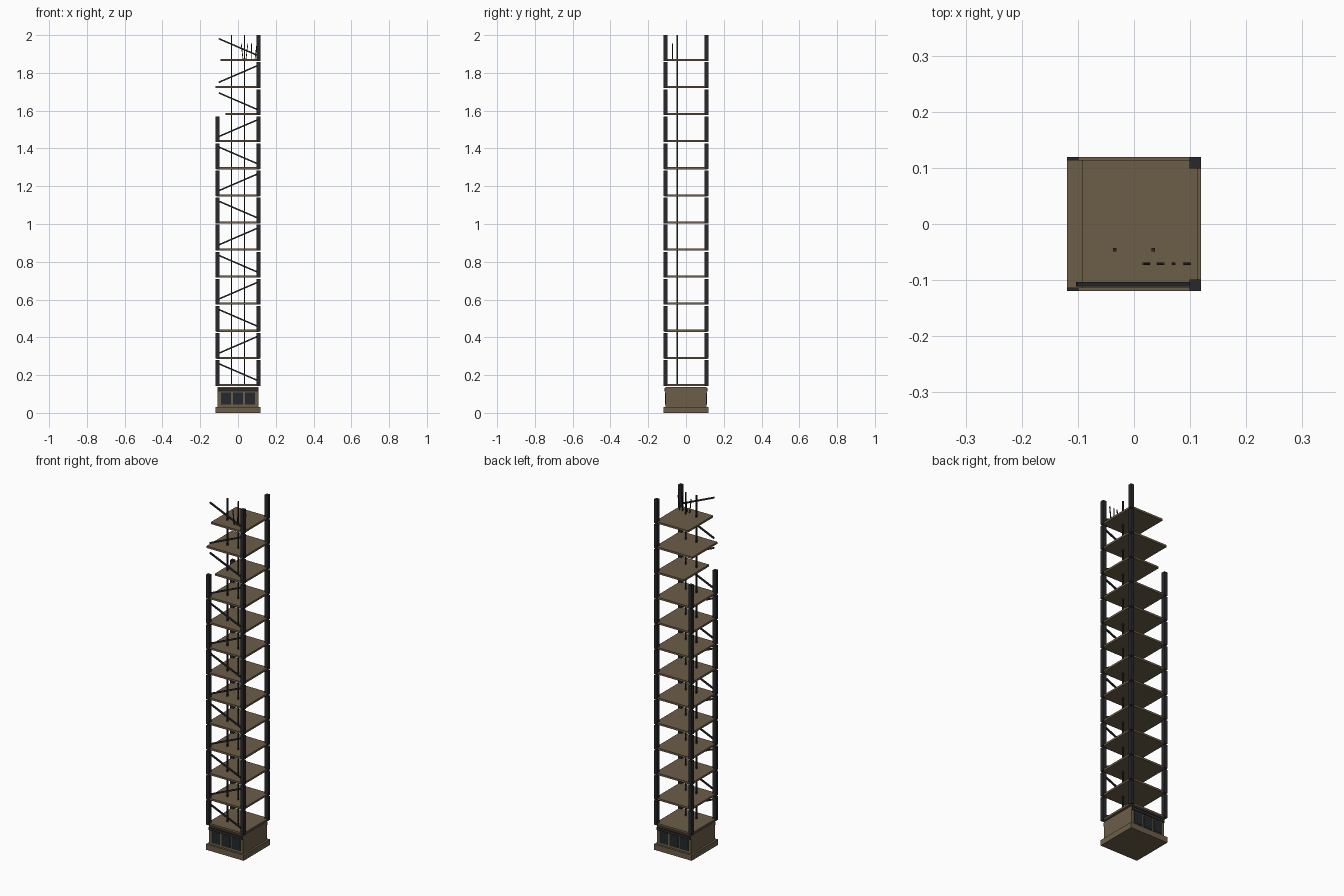
import bpy
from mathutils import Vector

if "Cube" in bpy.data.objects:
    bpy.data.objects.remove(bpy.data.objects["Cube"])


def material(name, rgb):
    m = bpy.data.materials.new(name)
    m.diffuse_color = (*rgb, 1)
    m.use_nodes = True
    m.node_tree.nodes["Principled BSDF"].inputs["Base Color"].default_value = m.diffuse_color
    return m


CONCRETE = material("brown concrete", (0.150, 0.112, 0.066))
STEEL = material("dark steel", (0.022, 0.022, 0.025))
SHUTTER = material("shutter grey", (0.018, 0.022, 0.026))


def box(name, lo, hi, mat):
    lo, hi = Vector(lo), Vector(hi)
    bpy.ops.mesh.primitive_cube_add(size=1, location=(lo + hi) / 2)
    ob = bpy.context.object
    ob.name = name
    ob.scale = hi - lo
    ob.data.materials.append(mat)
    return ob


def bar(name, a, b, thick, mat):
    a, b = Vector(a), Vector(b)
    bpy.ops.mesh.primitive_cube_add(size=1, location=(a + b) / 2)
    ob = bpy.context.object
    ob.name = name
    ob.scale = (thick, thick, (b - a).length)
    ob.rotation_euler = (b - a).to_track_quat('Z', 'Y').to_euler()
    ob.data.materials.append(mat)
    return ob


S = 0.1434          # storey height
GAP = 0.0076        # gap under every floor slab
H = 0.119           # half width

# ground storey: plinth, body, shutters and sign band on front and back
box("plinth", (-H, -H, 0), (H, H, 0.032), CONCRETE)
box("ground_floor_body", (-0.108, -0.108, 0.03), (0.108, 0.108, S - GAP), CONCRETE)
for side, s in (("front", -1), ("back", 1)):
    y0, y1 = sorted((s * 0.104, s * 0.111))
    for x in (-0.064, 0, 0.064):
        box(side + "_shutter", (x - 0.027, y0, 0.044), (x + 0.027, y1, 0.108), SHUTTER)
    y0, y1 = sorted((s * 0.104, s * 0.114))
    box(side + "_band", (-0.106, y0, 0.114), (0.106, y1, 0.131), STEEL)

# open storeys, the top three broken on the left side
slab_left = {10: -0.066, 11: -0.119, 12: -0.092}
for i in range(13):
    z = S * (i + 1)
    top = z + S - GAP
    box("floor_slab", (slab_left.get(i, -0.114), -0.114, z - 0.001),
        (0.114, 0.114, z + 0.010), CONCRETE)
    for sx in (-1, 1):
        if sx < 0 and i >= 10:
            continue
        for sy in (-1, 1):
            x, y = sx * 0.109, sy * 0.109
            box("column", (x - 0.01, y - 0.01, z), (x + 0.01, y + 0.01, top), STEEL)
    # alternating diagonal brace on the front
    d = 0.044 if i % 2 == 0 else -0.044
    mid = z + 0.073
    bar("front_brace", (-0.102, -0.107, mid + d), (0.102, -0.107, mid - d), 0.008, STEEL)

# two service pipes running the full height
for x in (-0.034, 0.034):
    box("pipe", (x - 0.003, -0.049, S), (x + 0.003, -0.043, 2.0), STEEL)

# loose reinforcing rods on the top floor
for x, lean in ((0.022, -0.005), (0.047, 0.005), (0.071, 0.001), (0.095, 0.005)):
    bar("rebar", (x - lean, -0.071, 13 * S + 0.005), (x + lean, -0.071, 1.955), 0.004, STEEL)
